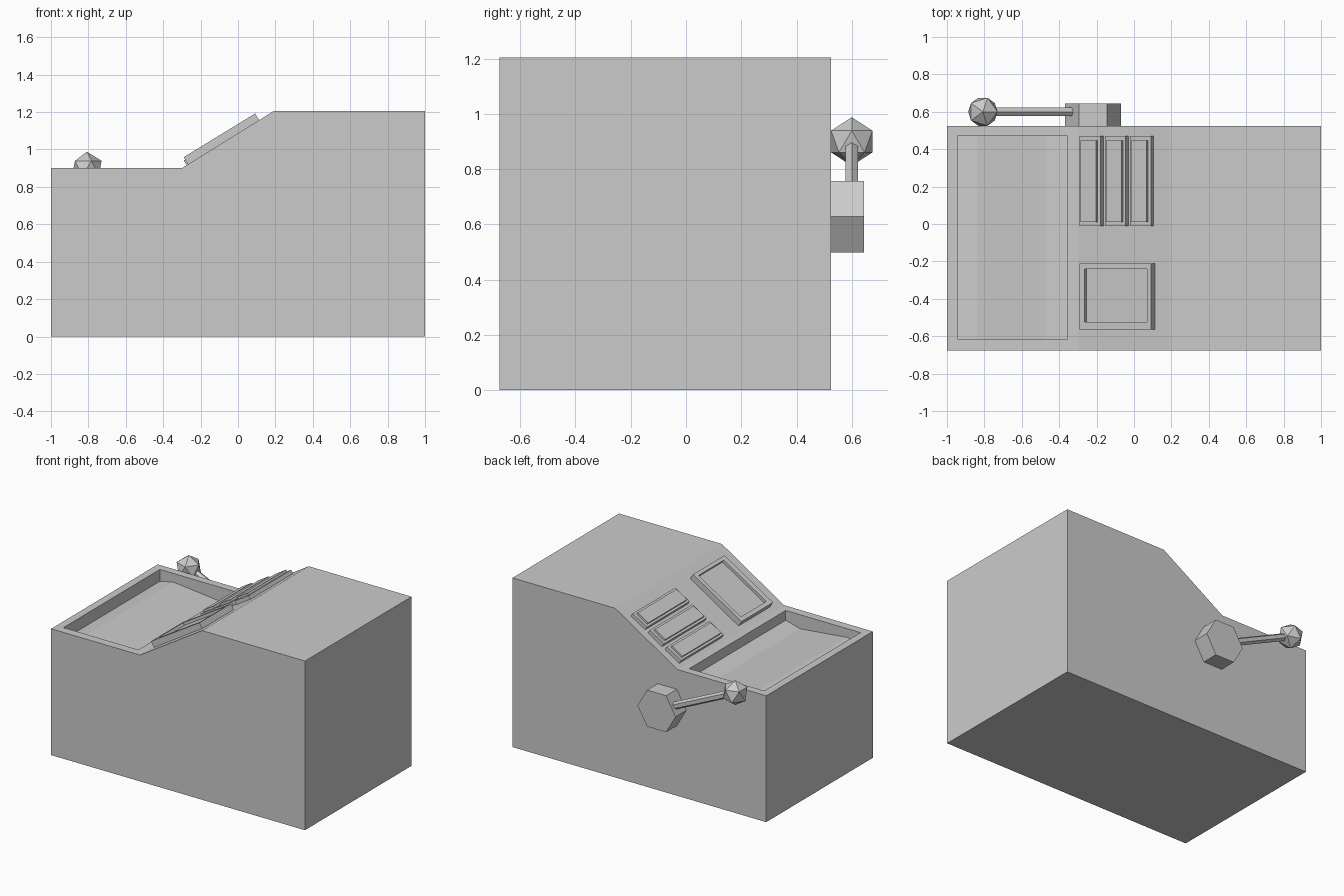
import bpy, bmesh, math
from mathutils import Vector

if "Cube" in bpy.data.objects:
    bpy.data.objects.remove(bpy.data.objects["Cube"])

grey = bpy.data.materials.new("light_grey")
grey.diffuse_color = (0.6, 0.6, 0.6, 1)
grey.use_nodes = True
grey.node_tree.nodes["Principled BSDF"].inputs["Base Color"].default_value = grey.diffuse_color

Y0, Y1 = -0.675, 0.525          # cabinet front and back
SLOPE = math.atan2(0.30, 0.49)  # tilt of the control face


def finish(bm, name):
    bmesh.ops.recalc_face_normals(bm, faces=bm.faces)
    me = bpy.data.meshes.new(name)
    bm.to_mesh(me)
    bm.free()
    me.materials.append(grey)
    ob = bpy.data.objects.new(name, me)
    bpy.context.collection.objects.link(ob)
    return ob


def prism(name, profile, y0, y1):
    """Extrude an (x, z) profile along y."""
    bm = bmesh.new()
    face = bm.faces.new([bm.verts.new((x, y0, z)) for x, z in profile])
    res = bmesh.ops.extrude_face_region(bm, geom=[face])
    verts = [v for v in res["geom"] if isinstance(v, bmesh.types.BMVert)]
    bmesh.ops.translate(bm, verts=verts, vec=(0, y1 - y0, 0))
    return finish(bm, name)


def on_slope(u, h):
    """Point u along the control face and h above it."""
    c, s = math.cos(SLOPE), math.sin(SLOPE)
    return (-0.30 + u * c - h * s, 0.90 + u * s + h * c)


def slope_block(name, u0, u1, h0, h1, y0, y1):
    corners = [(u0, h0), (u1, h0), (u1, h1), (u0, h1)]
    return prism(name, [on_slope(u, h) for u, h in corners], y0, y1)


def cut(target, cutter):
    cutter.hide_render = True
    mod = target.modifiers.new("cut", "BOOLEAN")
    mod.operation = "DIFFERENCE"
    mod.solver = "EXACT"
    mod.object = cutter
    bpy.context.view_layer.objects.active = target
    bpy.ops.object.modifier_apply(modifier=mod.name)
    bpy.data.objects.remove(cutter)


# Cabinet with a sloped control face
cabinet = prism("cabinet", [(-1, 0), (1, 0), (1, 1.205), (0.19, 1.205),
                            (-0.30, 0.90), (-1, 0.90)], Y0, Y1)

# Sunken tray with a gently waved floor
tray = [(-0.945, 1.0), (-0.945, 0.815), (-0.84, 0.838), (-0.47, 0.80),
        (-0.355, 0.83), (-0.355, 1.0)]
cut(cabinet, prism("tray_cutter", tray, -0.615, 0.47))

# Framed screen with a recessed pane
screen = slope_block("screen", 0.039, 0.4865, -0.004, 0.045, -0.565, -0.21)
cut(screen, slope_block("screen_cutter", 0.069, 0.461, 0.025, 0.1, -0.525, -0.24))

# Three wide buttons, each a plate with a raised key
for i in range(3):
    u = i * 0.158
    slope_block(f"button_plate_{i + 1}", 0.030 + u, 0.160 + u, -0.004, 0.03, -0.01, 0.47)
    slope_block(f"button_key_{i + 1}", 0.045 + u, 0.142 + u, 0.028, 0.045, 0.01, 0.447)

# Hexagonal lever hub on the back
hub = Vector((-0.22, 0.6, 0.628))
prism("lever_hub", [(hub.x + 0.15 * math.cos(k * math.pi / 3),
                     hub.z + 0.15 * math.sin(k * math.pi / 3)) for k in range(6)],
      Y1, 0.645)

# Lever rod from hub to knob
knob = Vector((-0.808, 0.6, 0.90))
axis = knob - hub
bm = bmesh.new()
bmesh.ops.create_cone(bm, cap_ends=True, segments=6, radius1=0.026, radius2=0.026,
                      depth=axis.length)
rod = finish(bm, "lever_rod")
rod.rotation_euler = axis.to_track_quat("Z", "Y").to_euler()
rod.location = (hub + knob) / 2

# Faceted knob
bm = bmesh.new()
bmesh.ops.create_icosphere(bm, subdivisions=1, radius=0.088)
finish(bm, "lever_knob").location = knob
